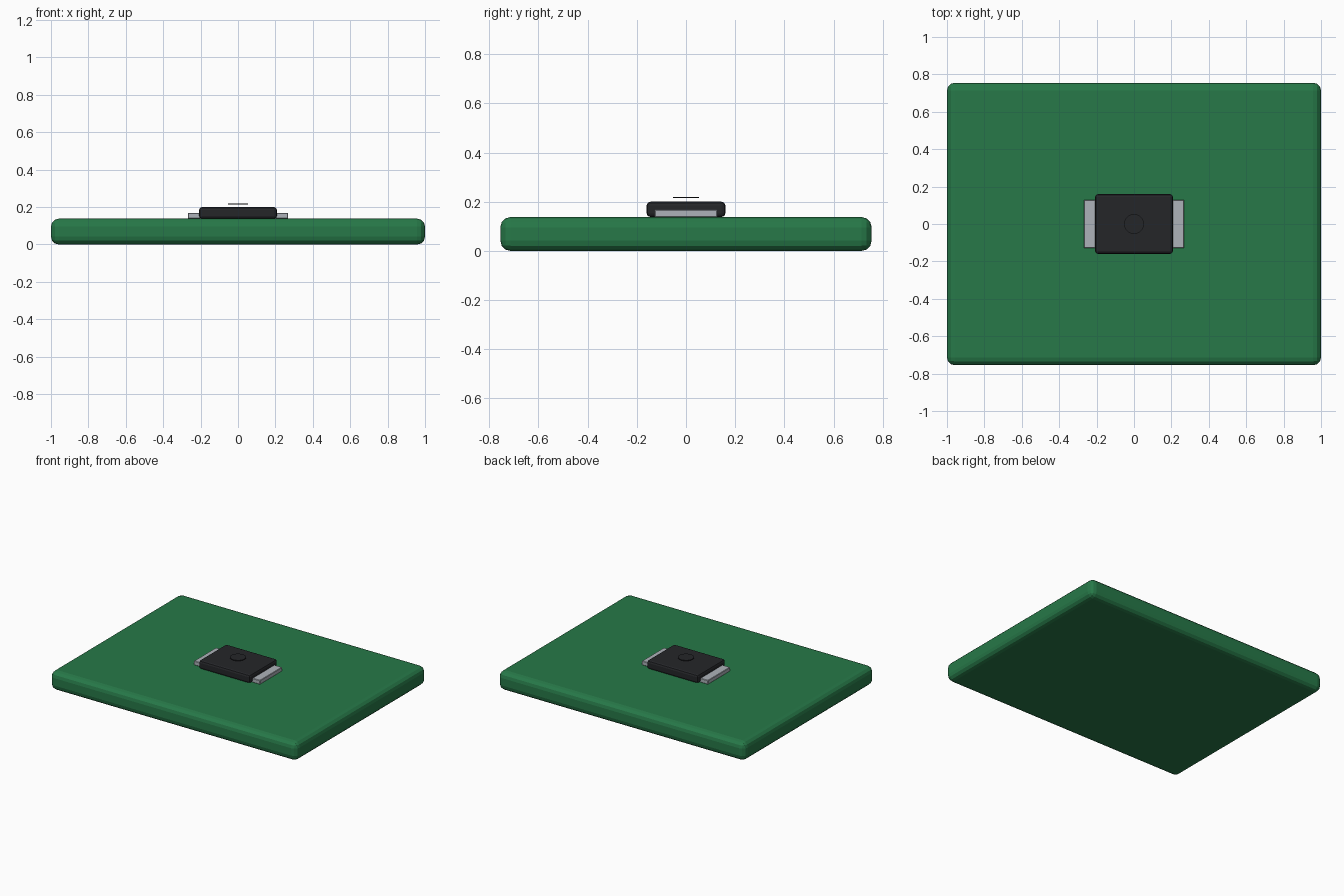
import bpy

if "Cube" in bpy.data.objects:
    bpy.data.objects.remove(bpy.data.objects["Cube"])


def material(name, color):
    m = bpy.data.materials.new(name)
    m.diffuse_color = (*color, 1)
    m.use_nodes = True
    m.node_tree.nodes["Principled BSDF"].inputs["Base Color"].default_value = m.diffuse_color
    return m


GREEN = material("board_green", (0.02, 0.19, 0.065))
BLACK = material("package_black", (0.018, 0.019, 0.022))
SILVER = material("terminal_silver", (0.42, 0.45, 0.49))


def box(name, lo, hi, mat, bevel=0, segments=1):
    bpy.ops.mesh.primitive_cube_add(size=1, location=[(a + b) / 2 for a, b in zip(lo, hi)])
    ob = bpy.context.object
    ob.name = name
    ob.scale = [b - a for a, b in zip(lo, hi)]
    bpy.ops.object.transform_apply(location=False, rotation=False, scale=True)
    ob.data.materials.append(mat)
    if bevel:
        mod = ob.modifiers.new("rounded_edges", 'BEVEL')
        mod.width = bevel
        mod.segments = segments
    return ob


TOP = 0.138

# Circuit board with rounded edges
box("circuit_board", (-1, -0.755, 0), (1, 0.755, TOP), GREEN, 0.042, 3)

# Component package
box("package_body", (-0.208, -0.16, TOP), (0.208, 0.16, 0.2), BLACK, 0.015, 2)

# Terminals on both ends
for side, name in ((-1, "left_terminal"), (1, "right_terminal")):
    xs = sorted((side * 0.19, side * 0.268))
    box(name, (xs[0], -0.128, TOP), (xs[1], 0.128, 0.168), SILVER, 0.003, 1)

# Thin marker disc hovering just above the package
bpy.ops.mesh.primitive_cylinder_add(vertices=24, radius=0.053, depth=0.005, location=(0, 0, 0.217))
disc = bpy.context.object
disc.name = "marker_disc"
disc.data.materials.append(BLACK)
